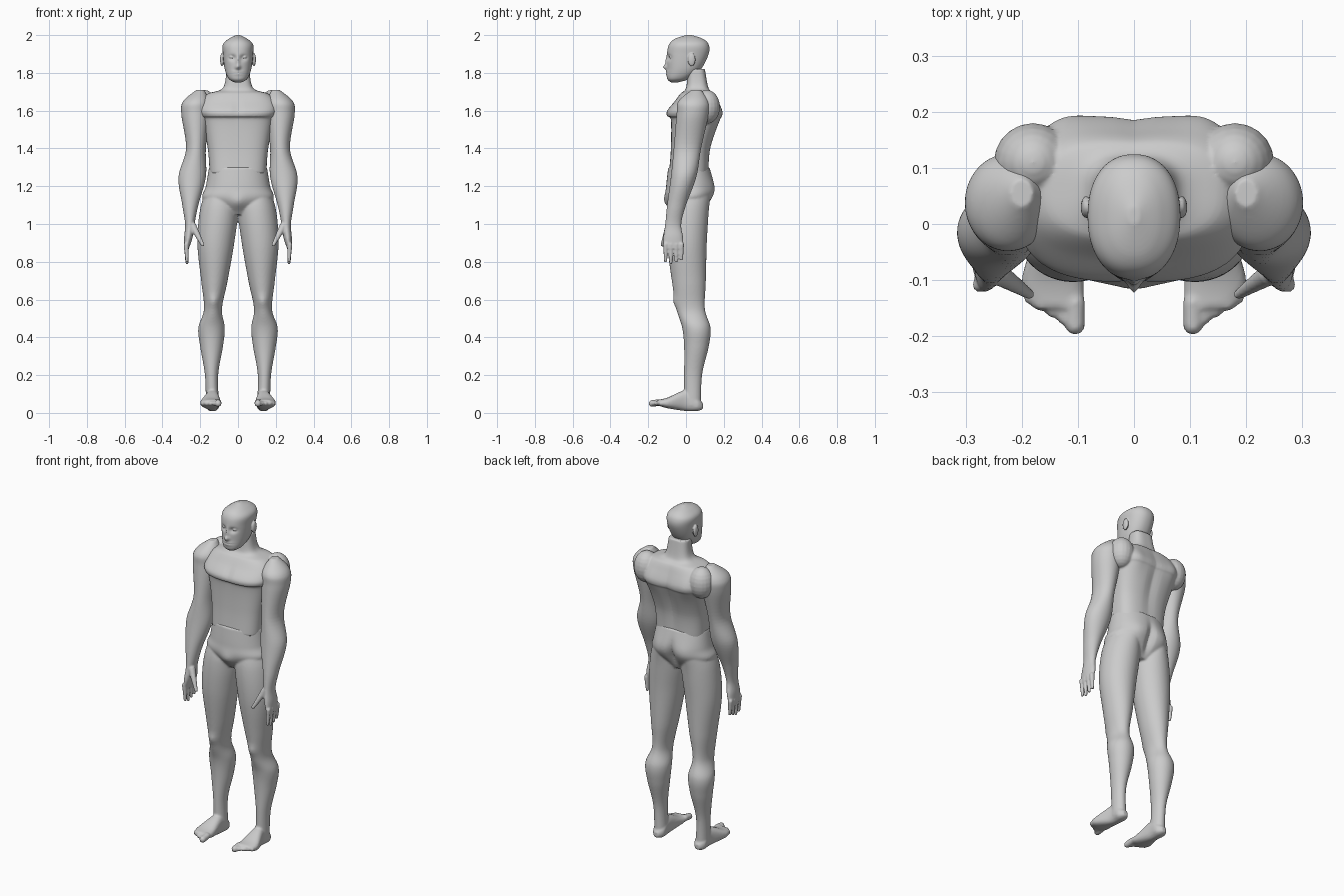
import bpy
import bmesh
from math import cos, sin, pi, exp, copysign
from mathutils import Vector, Matrix

if "Cube" in bpy.data.objects:
    bpy.data.objects.remove(bpy.data.objects["Cube"], do_unlink=True)

skin = bpy.data.materials.new("plain grey")
skin.use_nodes = True
grey = (0.6, 0.6, 0.6, 1)
skin.diffuse_color = grey
skin.node_tree.nodes["Principled BSDF"].inputs["Base Color"].default_value = grey


def spline(before, start, end, after, t):
    """Smooth blend between the rows start and end."""
    blend = []
    for a, b, c, d in zip(before, start, end, after):
        enter, leave = (c - a) / 2, (d - b) / 2
        curve = 3 * (c - b) - 2 * enter - leave
        turn = 2 * (b - c) + enter + leave
        blend.append(b + t * (enter + t * (curve + t * turn)))
    return blend


def loft(bm, rows, power=1.0, along="z", sides=64, steps=8):
    """Skin smooth rings; a row is position, two limits across, two limits deep."""
    path = []
    last = len(rows) - 1
    for i in range(last):
        before, after = rows[max(i - 1, 0)], rows[min(i + 2, last)]
        for k in range(steps):
            path.append(spline(before, rows[i], rows[i + 1], after, k / steps))
    path.append(rows[last])
    rings = []
    for position, left, right, front, back in path:
        ring = []
        for k in range(sides):
            angle = 2 * pi * k / sides
            across = copysign(abs(cos(angle)) ** power, cos(angle))
            deep = copysign(abs(sin(angle)) ** power, sin(angle))
            u = (left + right + across * (right - left)) / 2
            v = (front + back + deep * (back - front)) / 2
            ring.append(bm.verts.new((u, v, position) if along == "z" else (u, position, v)))
        rings.append(ring)
    for lower, upper in zip(rings, rings[1:]):
        for k in range(sides):
            after = (k + 1) % sides
            bm.faces.new((lower[k], lower[after], upper[after], upper[k]))
    bm.faces.new(rings[0])
    bm.faces.new(rings[-1])


def centred(rows):
    """Turn rows with one half width into rows with both limits."""
    return [(z, -half, half, front, back) for z, half, front, back in rows]


def blob(bm, centre, radii):
    """Add an ellipsoid."""
    place = Matrix.Translation(centre) @ Matrix.Diagonal((*radii, 1))
    bmesh.ops.create_uvsphere(bm, u_segments=20, v_segments=12, radius=1, matrix=place)


def digit(bm, start, end, thick, thin):
    """Add a finger or toe as a tapering row of balls."""
    count = 10
    for k in range(count + 1):
        t = k / count
        radius = thick + (thin - thick) * t
        blob(bm, Vector(start).lerp(Vector(end), t), (radius, radius, radius))


def bump(bm, centre, reach, push):
    """Push the surface forward or back softly around a point, on both sides of x."""
    for v in bm.verts:
        offset = Vector((abs(v.co.x), v.co.y, v.co.z)) - Vector(centre)
        v.co.y += push * exp(-sum((o / r) ** 2 for o, r in zip(offset, reach)))


def mirror(bm, keep):
    """Reflect in x, keeping or replacing the first side."""
    geom = bm.verts[:] + bm.edges[:] + bm.faces[:]
    if keep:
        geom = bmesh.ops.duplicate(bm, geom=geom)["geom"]
    for v in geom:
        if isinstance(v, bmesh.types.BMVert):
            v.co.x = -v.co.x


def finish(bm, name, voxel):
    """Fuse the overlapping forms into one smooth skin."""
    bmesh.ops.recalc_face_normals(bm, faces=bm.faces[:])
    mesh = bpy.data.meshes.new(name)
    bm.to_mesh(mesh)
    bm.free()
    mesh.materials.append(skin)
    ob = bpy.data.objects.new(name, mesh)
    bpy.context.collection.objects.link(ob)
    fuse = ob.modifiers.new("fuse", "REMESH")
    fuse.mode = "VOXEL"
    fuse.voxel_size = voxel
    fuse.use_smooth_shade = True
    soften = ob.modifiers.new("soften", "SMOOTH")
    soften.factor = 0.5
    soften.iterations = 3


# Head: skull, sockets, nose, mouth groove, then eyes and ears
bm = bmesh.new()
loft(bm, centred([(1.75, .02, -.08, -.04), (1.77, .05, -.1, .02), (1.82, .07, -.1, .08),
                  (1.9, .08, -.1, .12), (1.95, .08, -.09, .12), (1.98, .05, -.06, .09),
                  (2, .01, 0, .03)]), power=.9, sides=96, steps=12)
bump(bm, (.03, -.1, 1.88), (.02, .05, .014), .014)
bump(bm, (0, -.1, 1.86), (.01, .05, .03), -.01)
bump(bm, (0, -.1, 1.83), (.013, .05, .012), -.02)
bump(bm, (0, -.1, 1.8), (.03, .05, .012), -.007)
bump(bm, (0, -.1, 1.8), (.03, .05, .003), .008)
for side in (-1, 1):
    blob(bm, (.034 * side, -.075, 1.884), (.014, .015, .009))
    blob(bm, (.085 * side, .03, 1.87), (.01, .02, .035))
finish(bm, "head", .0035)

# Torso and neck, with a shelf under the chest
bm = bmesh.new()
loft(bm, centred([(1.27, .15, -.09, .12), (1.4, .16, -.08, .13), (1.55, .19, -.08, .18),
                  (1.57, .2, -.1, .19), (1.6, .21, -.1, .19), (1.65, .2, -.06, .17),
                  (1.69, .16, -.03, .15), (1.72, .08, 0, .12), (1.82, .06, .01, .1)]),
     power=.7, sides=80)
bump(bm, (.13, .19, 1.6), (.05, .06, .08), .012)
bump(bm, (0, .17, 1.45), (.03, .06, .2), -.012)
bump(bm, (0, -.1, 1.62), (.015, .04, .05), .006)
for side in (-1, 1):
    blob(bm, (.18 * side, .11, 1.62), (.07, .07, .09))
finish(bm, "torso", .005)

# Legs with feet and toes, joined to the pelvis
bm = bmesh.new()
loft(bm, [(1.2, .03, .16, -.07, .12), (1.08, 0, .2, -.1, .12), (.9, .02, .215, -.1, .11),
          (.7, .055, .195, -.075, .105), (.55, .085, .18, -.05, .1), (.45, .07, .21, -.02, .13),
          (.35, .08, .2, -.01, .12), (.2, .105, .175, -.01, .085), (.04, .1, .17, -.01, .08)])
bump(bm, (.13, -.06, .59), (.03, .04, .03), -.01)
loft(bm, [(.09, .12, .15, .02, .05), (.06, .1, .17, .01, .08), (0, .1, .17, .01, .12),
          (-.1, .09, .2, .025, .08), (-.15, .09, .18, .04, .07)], power=.8, along="y")
for toe in range(5):
    x, y = .105 + .02 * toe, -.18 + .012 * toe
    size = .012 if toe else .018
    digit(bm, (x, y + .04, .055), (x, y, .05), size, size)
mirror(bm, keep=True)
loft(bm, centred([(1.05, .08, -.06, .08), (1.13, .185, -.105, .13), (1.2, .17, -.105, .15),
                  (1.3, .153, -.094, .125)]), power=.9, sides=80)
bump(bm, (0, -.1, 1.11), (.04, .05, .04), -.015)
bump(bm, (.08, .13, 1.16), (.05, .05, .06), .01)
bump(bm, (0, .14, 1.14), (.02, .06, .08), -.025)
finish(bm, "legs", .006)

# Arms with hands
for name in ("left_arm", "right_arm"):
    bm = bmesh.new()
    loft(bm, [(1.71, .18, .22, .03, .08), (1.65, .15, .29, -.04, .12), (1.58, .15, .3, -.05, .12),
              (1.4, .17, .275, -.065, .08), (1.25, .17, .315, -.08, .055), (1.1, .21, .295, -.1, 0),
              (1, .23, .28, -.11, -.025), (.93, .24, .285, -.12, -.015), (.87, .26, .285, -.12, -.015)])
    for finger in range(4):
        y = -.108 + .028 * finger
        digit(bm, (.274, y, .89), (.27, y, .795 + .01 * abs(finger - 1)), .014, .009)
    digit(bm, (.24, -.09, .99), (.187, -.125, .89), .02, .01)
    if name == "right_arm":
        mirror(bm, keep=False)
    finish(bm, name, .005)
